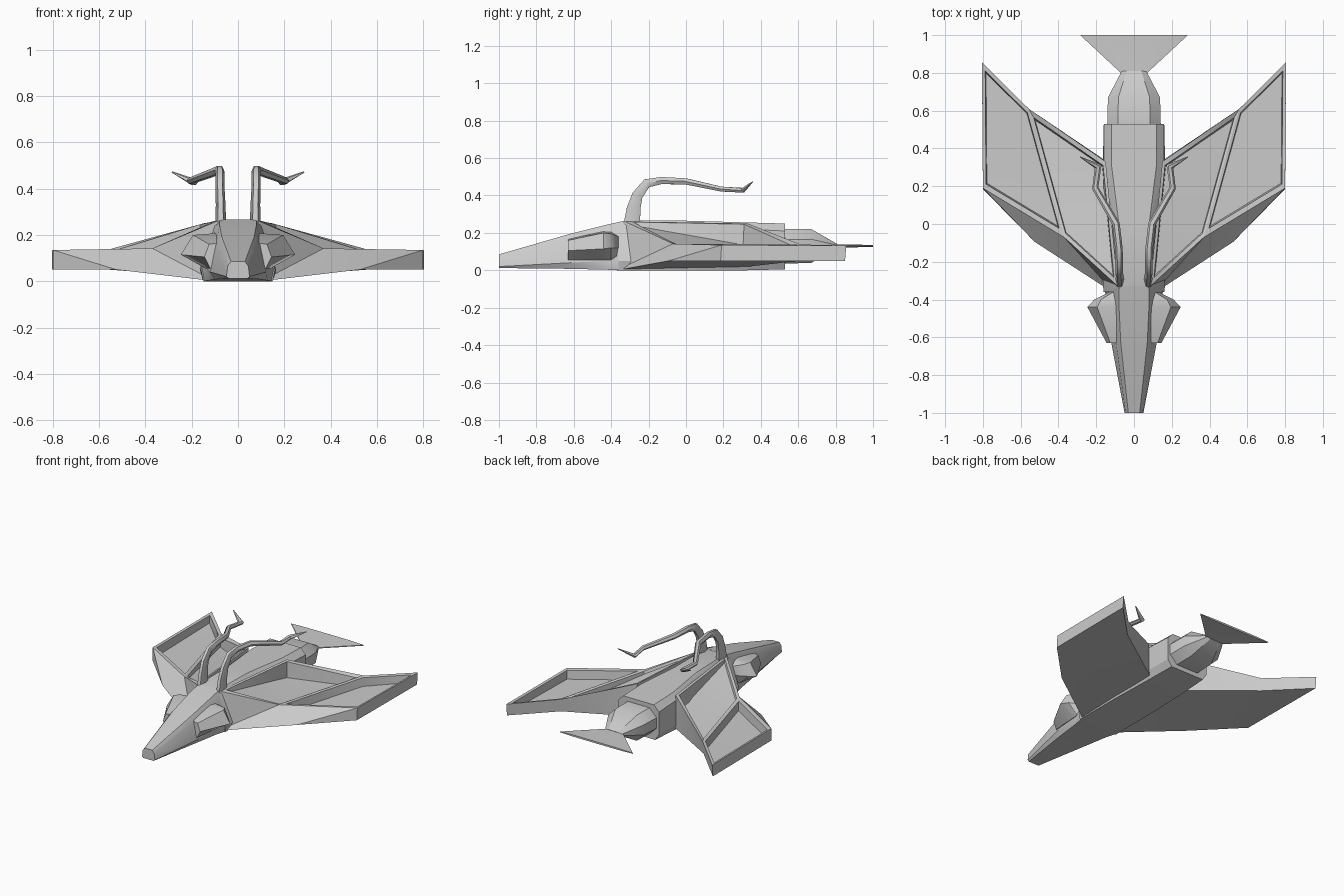
import bpy, bmesh, math
from mathutils import Vector

if "Cube" in bpy.data.objects:
    bpy.data.objects.remove(bpy.data.objects["Cube"])


def finish(name, bm, mirror=False, angle=30):
    bmesh.ops.recalc_face_normals(bm, faces=bm.faces)
    me = bpy.data.meshes.new(name)
    bm.to_mesh(me)
    bm.free()
    ob = bpy.data.objects.new(name, me)
    bpy.context.collection.objects.link(ob)
    bpy.ops.object.select_all(action='DESELECT')
    ob.select_set(True)
    bpy.context.view_layer.objects.active = ob
    bpy.ops.object.shade_smooth_by_angle(angle=math.radians(angle))
    if mirror:
        m = ob.modifiers.new("Mirror", 'MIRROR')
        m.use_mirror_merge = False
    return ob


def loft(name, rings, mirror=False, angle=30):
    """Skin a list of equal-length closed point rings and cap both ends."""
    bm = bmesh.new()
    vs = [[bm.verts.new(p) for p in r] for r in rings]
    n = len(vs[0])
    for a, b in zip(vs, vs[1:]):
        for i in range(n):
            j = (i + 1) % n
            bm.faces.new((a[i], a[j], b[j], b[i]))
    bm.faces.new(vs[0])
    bm.faces.new(vs[-1])
    return finish(name, bm, mirror, angle)


def sym(y, half):
    """Ring from a right-half (x, z) outline listed top to bottom."""
    return [(x, y, z) for x, z in half] + [(-x, y, z) for x, z in reversed(half)]


# Central hull
loft("hull", [
    sym(-0.36, [(0.07, 0.255), (0.10, 0.22), (0.16, 0.05), (0.15, 0.0)]),
    sym(-0.32, [(0.075, 0.268), (0.10, 0.24), (0.165, 0.05), (0.15, 0.0)]),
    sym(0.00, [(0.08, 0.265), (0.115, 0.235), (0.165, 0.05), (0.15, 0.0)]),
    sym(0.32, [(0.12, 0.256), (0.16, 0.22), (0.165, 0.05), (0.14, 0.0)]),
    sym(0.53, [(0.12, 0.25), (0.16, 0.21), (0.16, 0.05), (0.13, 0.005)]),
])

# Tapered nose with flat tip
loft("nose", [
    sym(-1.0, [(0.03, 0.085), (0.045, 0.065), (0.05, 0.02), (0.04, 0.012)]),
    sym(-0.63, [(0.07, 0.192), (0.095, 0.16), (0.12, 0.04), (0.10, 0.008)]),
    sym(-0.42, [(0.08, 0.245), (0.10, 0.20), (0.135, 0.05), (0.13, 0.003)]),
    sym(-0.34, [(0.08, 0.262), (0.10, 0.23), (0.16, 0.05), (0.15, 0.0)]),
])

# Angular cheek pods beside the nose
loft("cheek_pod", [
    [(x, y, z) for x, z in pts] for y, pts in (
        (-0.63, [(0.05, 0.17), (0.125, 0.16), (0.145, 0.105), (0.12, 0.055), (0.05, 0.05)]),
        (-0.44, [(0.06, 0.21), (0.195, 0.20), (0.247, 0.115), (0.14, 0.055), (0.05, 0.05)]),
        (-0.40, [(0.06, 0.21), (0.175, 0.195), (0.21, 0.12), (0.14, 0.055), (0.05, 0.05)]),
        (-0.36, [(0.06, 0.20), (0.11, 0.18), (0.13, 0.12), (0.12, 0.06), (0.05, 0.05)]),
    )
], mirror=True)

# Tail pod and its flat triangular fin
def tail_ring(y, w, top, bottom):
    h = top - bottom
    return sym(y, [(w * 0.6, top), (w, top - 0.3 * h), (w, bottom + 0.3 * h), (w * 0.6, bottom)])

loft("tail_pod", [
    tail_ring(0.52, 0.142, 0.22, 0.035),
    tail_ring(0.67, 0.138, 0.22, 0.04),
    tail_ring(0.81, 0.065, 0.14, 0.12),
])
loft("tail_fin", [
    tail_ring(0.80, 0.07, 0.138, 0.122),
    tail_ring(1.0, 0.285, 0.136, 0.124),
])

# Swept wings: raised frame with two sunken panels
bm = bmesh.new()
low = [bm.verts.new(p) for p in (
    (0.10, -0.37, 0.0), (0.525, -0.095, 0.05), (0.80, 0.185, 0.05),
    (0.805, 0.85, 0.05), (0.557, 0.60, 0.05), (0.15, 0.335, 0.02))]
top = [bm.verts.new(p) for p in (
    (0.085, -0.33, 0.262), (0.37, -0.07, 0.142), (0.80, 0.19, 0.135),
    (0.805, 0.857, 0.132), (0.557, 0.61, 0.138), (0.15, 0.33, 0.25))]
for i in range(6):
    j = (i + 1) % 6
    bm.faces.new((low[i], low[j], top[j], top[i]))
bm.faces.new((low[0], low[1], low[4], low[5]))
bm.faces.new(low[1:5])
for ids, drops in (((0, 1, 4, 5), (0.02, 0.02, 0.06, 0.11)),
                   ((1, 2, 3, 4), (0.06, 0.06, 0.05, 0.06))):
    quad = [top[i] for i in ids]
    mid = sum((v.co for v in quad), Vector()) / 4
    rim_co = [v.co.lerp(mid, 0.1) for v in quad]
    rim = [bm.verts.new((c.x, c.y, v.co.z - 0.004)) for c, v in zip(rim_co, quad)]
    floor = [bm.verts.new(r.co.lerp(mid, 0.03) * Vector((1, 1, 0)).length_squared / 2)
             for r in rim]
    for f, r, d in zip(floor, rim, drops):
        f.co.z = r.co.z - d
    for i in range(4):
        j = (i + 1) % 4
        bm.faces.new((quad[i], quad[j], rim[j], rim[i]))
        bm.faces.new((rim[i], rim[j], floor[j], floor[i]))
    bm.faces.new(floor)
bmesh.ops.triangulate(bm, faces=[f for f in bm.faces if len(f.verts) == 4])
finish("wing", bm, mirror=True)

# Arched arms rising from the shoulders and hooking outward at the end
path = [((0.075, -0.29, 0.24), 0.024, 0.052), ((0.075, -0.28, 0.33), 0.021, 0.042),
        ((0.078, -0.26, 0.40), 0.02, 0.034), ((0.078, -0.21, 0.465), 0.02, 0.028),
        ((0.08, -0.13, 0.48), 0.02, 0.022), ((0.095, 0.0, 0.475), 0.02, 0.019),
        ((0.205, 0.19, 0.434), 0.017, 0.015), ((0.19, 0.305, 0.428), 0.02, 0.014),
        ((0.285, 0.355, 0.472), 0.003, 0.003)]
rings = []
for k, (p, w, h) in enumerate(path):
    a, b = Vector(path[max(k - 1, 0)][0]), Vector(path[min(k + 1, len(path) - 1)][0])
    t = (b - a).normalized()
    side = Vector((1, 0, 0))
    side = (side - t * side.dot(t)).normalized()
    up = side.cross(t)
    rings.append([Vector(p) + side * w * math.cos(s * math.tau / 6)
                  + up * h * math.sin(s * math.tau / 6) for s in range(6)])
loft("shoulder_arm", rings, mirror=True, angle=50)
